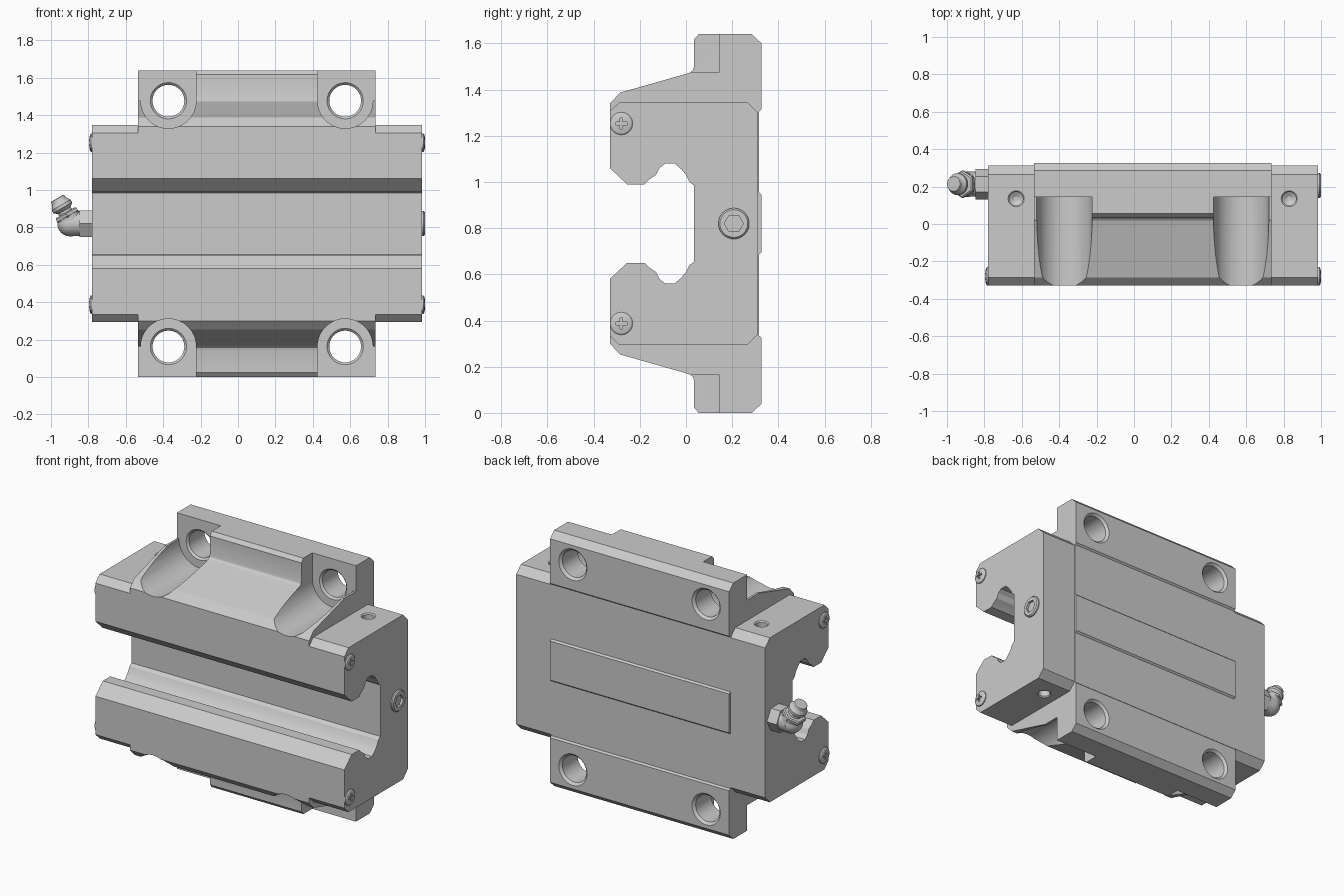
import bpy, bmesh, math
from mathutils import Vector

if "Cube" in bpy.data.objects:
    bpy.data.objects.remove(bpy.data.objects["Cube"])

CZ = 0.82  # mirror height of the block


def finish(name, bm):
    bmesh.ops.remove_doubles(bm, verts=bm.verts, dist=1e-6)
    bmesh.ops.recalc_face_normals(bm, faces=bm.faces)
    me = bpy.data.meshes.new(name)
    bm.to_mesh(me)
    bm.free()
    ob = bpy.data.objects.new(name, me)
    bpy.context.scene.collection.objects.link(ob)
    return ob


def prism(name, pts, a, b, axis):
    """Extrude a 2D outline from a to b along axis; outline is in the other two axes."""
    def place(p, t):
        c = list(p)
        c.insert("xyz".index(axis), t)
        return c
    bm = bmesh.new()
    lo = [bm.verts.new(place(p, a)) for p in pts]
    hi = [bm.verts.new(place(p, b)) for p in pts]
    bm.faces.new(lo)
    bm.faces.new(hi)
    n = len(pts)
    for i in range(n):
        j = (i + 1) % n
        bm.faces.new((lo[i], lo[j], hi[j], hi[i]))
    return finish(name, bm)


def lathe(name, prof, origin, axis, n=32):
    """Spin (radius, distance) pairs about an axis and cap the ends."""
    q = Vector(axis).to_track_quat('Z', 'Y')
    bm = bmesh.new()
    rings = []
    for r, t in prof:
        rings.append([bm.verts.new(Vector(origin) + q @ Vector(
            (r * math.cos(2 * math.pi * k / n), r * math.sin(2 * math.pi * k / n), t)))
            for k in range(n)])
    for u, v in zip(rings, rings[1:]):
        for k in range(n):
            j = (k + 1) % n
            bm.faces.new((u[k], u[j], v[j], v[k]))
    bm.faces.new(rings[0])
    bm.faces.new(rings[-1])
    return finish(name, bm)


def cut(ob, cutters):
    for c in cutters:
        c.hide_render = True
        m = ob.modifiers.new("cut", 'BOOLEAN')
        m.operation, m.solver, m.object = 'DIFFERENCE', 'EXACT', c
        bpy.context.view_layer.objects.active = ob
        bpy.ops.object.modifier_apply(modifier=m.name)
        bpy.data.objects.remove(c)


def mirrored(half):
    return half + [(y, 2 * CZ - z) for y, z in reversed(half)]


# Outlines in (y, z), upper half: rail channel first, then around to the back
channel = [(0.035, 0.985), (0.015, 1.0), (0.0, 1.03), (-0.02, 1.055), (-0.05, 1.08),
           (-0.09, 1.08), (-0.115, 1.06), (-0.13, 1.03), (-0.16, 1.01), (-0.18, 0.99),
           (-0.255, 0.99), (-0.33, 1.06)]
body_half = channel + [(-0.33, 1.34), (-0.285, 1.387), (0.0, 1.468), (0.018, 1.474),
                       (0.03, 1.484), (0.035, 1.50), (0.035, 1.617), (0.055, 1.64),
                       (0.285, 1.64), (0.327, 1.60), (0.327, 1.315), (0.316, 1.305),
                       (0.316, 0.955), (0.327, 0.945)]
cap_half = channel + [(-0.33, 1.305), (-0.287, 1.347), (0.265, 1.347), (0.312, 1.30)]

# Flanged steel body with spot-faced mounting holes
body = prism("carriage_body", mirrored(body_half), -0.535, 0.735, 'x')
cutters = []
R = 0.148
for cx, out in ((-0.372, -1), (0.573, 1)):
    for s in (1, -1):
        hz = 0.657
        u = [(cx - out * R, CZ + s * 1.1)]
        for k in range(25):
            a = math.pi * k / 24
            u.append((cx - out * R * math.cos(a), CZ + s * (hz - R * math.sin(a))))
        u += [(cx + out * 0.3, CZ + s * hz), (cx + out * 0.3, CZ + s * 1.1)]
        cutters.append(prism("pocket", u, -0.6, 0.145, 'y'))
        cutters.append(lathe("bore", [(0.097, 0.10), (0.097, 0.145), (0.085, 0.157),
                                      (0.085, 0.312), (0.102, 0.329), (0.102, 0.4)],
                             (cx, 0, CZ + s * hz), (0, 1, 0), 40))
cut(body, cutters)

# End caps with blind holes in their upper and lower faces
for name, a, b, hx in (("end_cap_left", -0.78, -0.535, -0.63),
                       ("end_cap_right", 0.735, 0.985, 0.83)):
    cap = prism(name, mirrored(cap_half), a, b, 'x')
    cut(cap, [lathe("side_hole", [(0.012, 0.43), (0.036, 0.445), (0.036, 0.52),
                                  (0.043, 0.527), (0.043, 0.6)],
                    (hx, 0.135, CZ), (0, 0, s)) for s in (1, -1)])

# Domed cross-recess screws in the cap corners
for side, x in (("left", -0.78), ("right", 0.985)):
    d = -1 if x < 0 else 1
    for lvl, s in (("upper", 1), ("lower", -1)):
        z = CZ + s * 0.433
        screw = lathe(f"cap_screw_{side}_{lvl}",
                      [(0.049, -0.01), (0.049, 0.006), (0.043, 0.011), (0.028, 0.0145),
                       (0.012, 0.016)], (x, -0.28, z), (d, 0, 0))
        w, l = 0.006, 0.024
        cross = [(l, w), (w, w), (w, l), (-w, l), (-w, w), (-l, w),
                 (-l, -w), (-w, -w), (-w, -l), (w, -l), (w, -w), (l, -w)]
        cut(screw, [prism("cross", [(y - 0.28, v + z) for y, v in cross],
                          x + d * 0.003, x + d * 0.05, 'x')])

# Socket plug on the right cap
plug = lathe("socket_plug", [(0.067, -0.02), (0.067, 0.008), (0.06, 0.015)],
             (0.985, 0.207, CZ), (1, 0, 0))
hexagon = [(0.207 + 0.041 * math.cos(k * math.pi / 3), CZ + 0.041 * math.sin(k * math.pi / 3))
           for k in range(6)]
cut(plug, [prism("hex_socket", hexagon, 0.972, 1.1, 'x')])

# Grease fitting on the left cap: hex base, elbow, angled nipple
FY = 0.213
hexbase = [(FY + 0.082 * math.cos(k * math.pi / 3), CZ + 0.082 * math.sin(k * math.pi / 3))
           for k in range(6)]
prism("fitting_hex", hexbase, -0.848, -0.775, 'x')
lathe("fitting_elbow_base", [(0.066, 0), (0.068, 0.06)], (-0.84, FY, CZ), (-1, 0, 0))
bpy.ops.mesh.primitive_uv_sphere_add(segments=32, ring_count=16, radius=0.068,
                                     location=(-0.898, FY, CZ))
bpy.context.object.name = "fitting_elbow"
tilt = (-0.5, 0, 0.866)
pivot = (-0.888, FY, CZ)
lathe("fitting_neck", [(0.066, 0), (0.066, 0.045)], pivot, tilt)
lathe("fitting_collar", [(0.068, 0.04), (0.074, 0.046), (0.074, 0.062), (0.066, 0.068)],
      pivot, tilt, 6)
lathe("fitting_nipple", [(0.042, 0.06), (0.038, 0.08), (0.058, 0.098), (0.058, 0.115),
                         (0.044, 0.135), (0.04, 0.154), (0.034, 0.157)], pivot, tilt)

# Smooth round surfaces, keep machined edges crisp
bpy.ops.object.select_all(action='SELECT')
bpy.context.view_layer.objects.active = body
bpy.ops.object.shade_smooth_by_angle(angle=math.radians(20))
